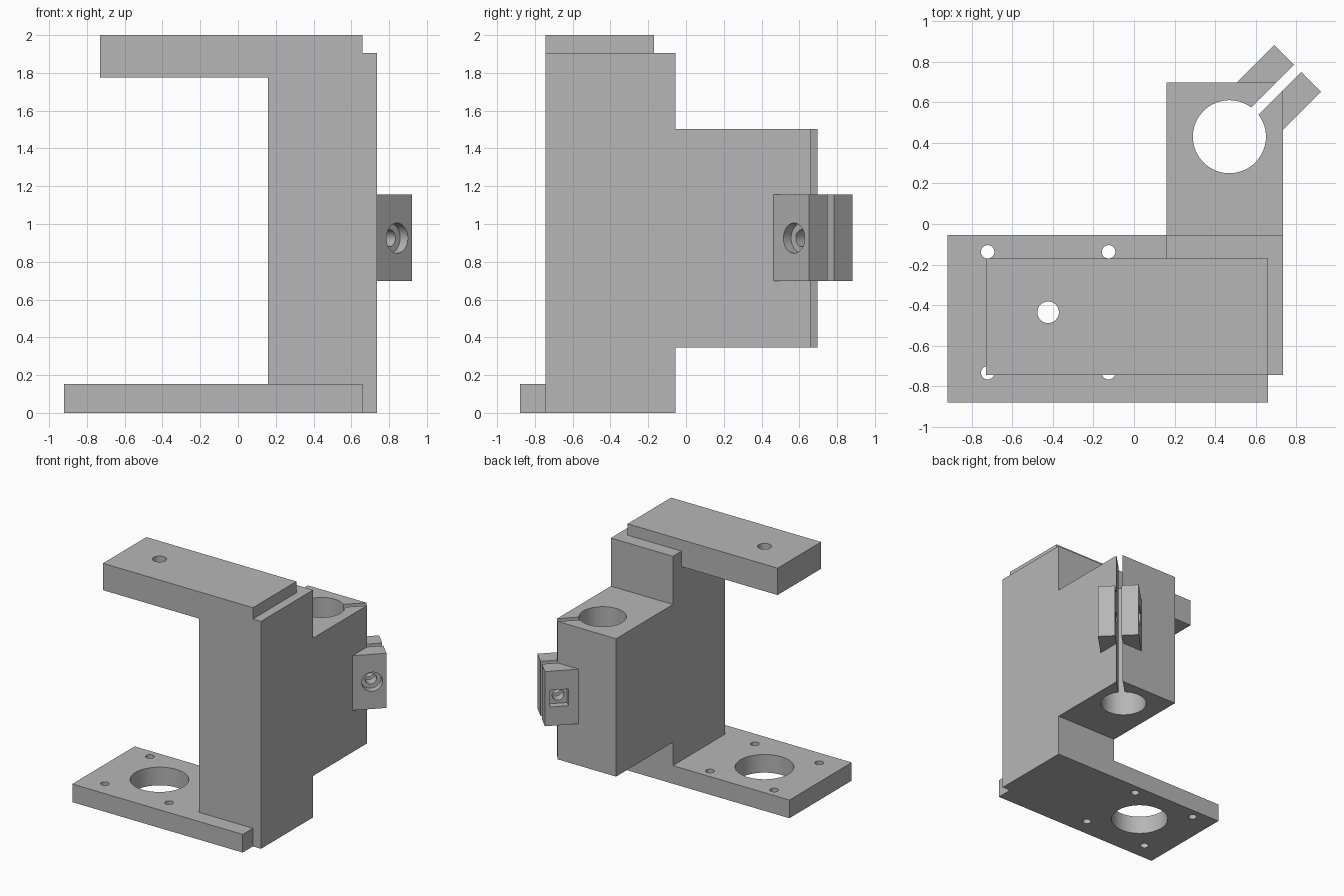
import bpy, bmesh, math
from mathutils import Matrix, Vector

cube = bpy.data.objects.get("Cube")
if cube:
    bpy.data.objects.remove(cube, do_unlink=True)

grey = bpy.data.materials.new("plain_grey")
grey.use_nodes = True
grey.diffuse_color = (0.47, 0.47, 0.47, 1)
grey.node_tree.nodes["Principled BSDF"].inputs["Base Color"].default_value = (0.47, 0.47, 0.47, 1)

# Clamp frame: local x runs along the slit, local y across it, origin on the bore axis
BORE = Vector((0.47, 0.43, 0))
CLAMP = Matrix.Translation(BORE) @ Matrix.Rotation(math.radians(45), 4, 'Z')


def finish(bm, name, frame):
    bm.transform(frame)
    mesh = bpy.data.meshes.new(name)
    bm.to_mesh(mesh)
    bm.free()
    mesh.materials.append(grey)
    obj = bpy.data.objects.new(name, mesh)
    bpy.context.collection.objects.link(obj)
    return obj


def box(name, x, y, z, frame=Matrix()):
    bm = bmesh.new()
    size = [b - a for a, b in (x, y, z)]
    mid = [(a + b) / 2 for a, b in (x, y, z)]
    bmesh.ops.create_cube(bm, size=1, matrix=Matrix.Translation(mid) @ Matrix.Diagonal((*size, 1)))
    return finish(bm, name, frame)


def cylinder(name, centre, radius, depth, frame=Matrix(), axis='Z'):
    bm = bmesh.new()
    turn = Matrix.Rotation(math.radians(90), 4, 'X') if axis == 'Y' else Matrix()
    bmesh.ops.create_cone(bm, cap_ends=True, segments=64, radius1=radius, radius2=radius,
                          depth=depth, matrix=Matrix.Translation(centre) @ turn)
    return finish(bm, name, frame)


def combine(target, other, operation):
    mod = target.modifiers.new(operation.lower(), 'BOOLEAN')
    mod.operation = operation
    mod.solver = 'EXACT'
    mod.object = other
    bpy.context.view_layer.objects.active = target
    bpy.ops.object.modifier_apply(modifier=mod.name)
    bpy.data.objects.remove(other, do_unlink=True)


# Solid parts
bracket = box("bracket", (0.16, 0.735), (-0.745, -0.055), (0, 1.905))
solids = [
    box("base_plate", (-0.92, 0.66), (-0.88, -0.055), (0, 0.152)),
    box("top_arm", (-0.73, 0.66), (-0.745, -0.17), (1.775, 2)),
    box("clamp_block", (0.16, 0.735), (-0.1, 0.697), (0.347, 1.502)),
    box("clamp_ears", (0.19, 0.475), (-0.163, 0.163), (0.697, 1.155), CLAMP),
]
for part in solids:
    combine(bracket, part, 'UNION')

# Clamp bore, slit, screw hole, screw head recess and square nut pocket
SCREW_X, SCREW_Z = 0.364, 0.925
cutters = [
    cylinder("clamp_bore", (0, 0, 1), 0.18, 2, CLAMP),
    box("clamp_slit", (0, 0.6), (-0.025, 0.025), (0.2, 1.7), CLAMP),
    cylinder("screw_hole", (SCREW_X, 0, SCREW_Z), 0.045, 0.5, CLAMP, 'Y'),
    cylinder("head_recess", (SCREW_X, -0.2, SCREW_Z), 0.08, 0.19, CLAMP, 'Y'),
    box("nut_pocket", (SCREW_X - 0.07, SCREW_X + 0.07), (0.105, 0.3),
        (SCREW_Z - 0.07, SCREW_Z + 0.07), CLAMP),
]

# Base opening with four bolt holes around it, and the arm hole above it
HX, HY = -0.423, -0.435
cutters.append(cylinder("base_opening", (HX, HY, 0.1), 0.223, 0.6))
cutters.append(cylinder("arm_hole", (HX, HY, 1.9), 0.053, 0.6))
for sx in (-1, 1):
    for sy in (-1, 1):
        cutters.append(cylinder("bolt_hole", (HX + sx * 0.298, HY + sy * 0.298, 0.1), 0.033, 0.6))
for cutter in cutters:
    combine(bracket, cutter, 'DIFFERENCE')

# Smooth hole walls, crisp edges
bpy.ops.object.select_all(action='DESELECT')
bracket.select_set(True)
bpy.context.view_layer.objects.active = bracket
bpy.ops.object.shade_smooth_by_angle(angle=math.radians(30))
